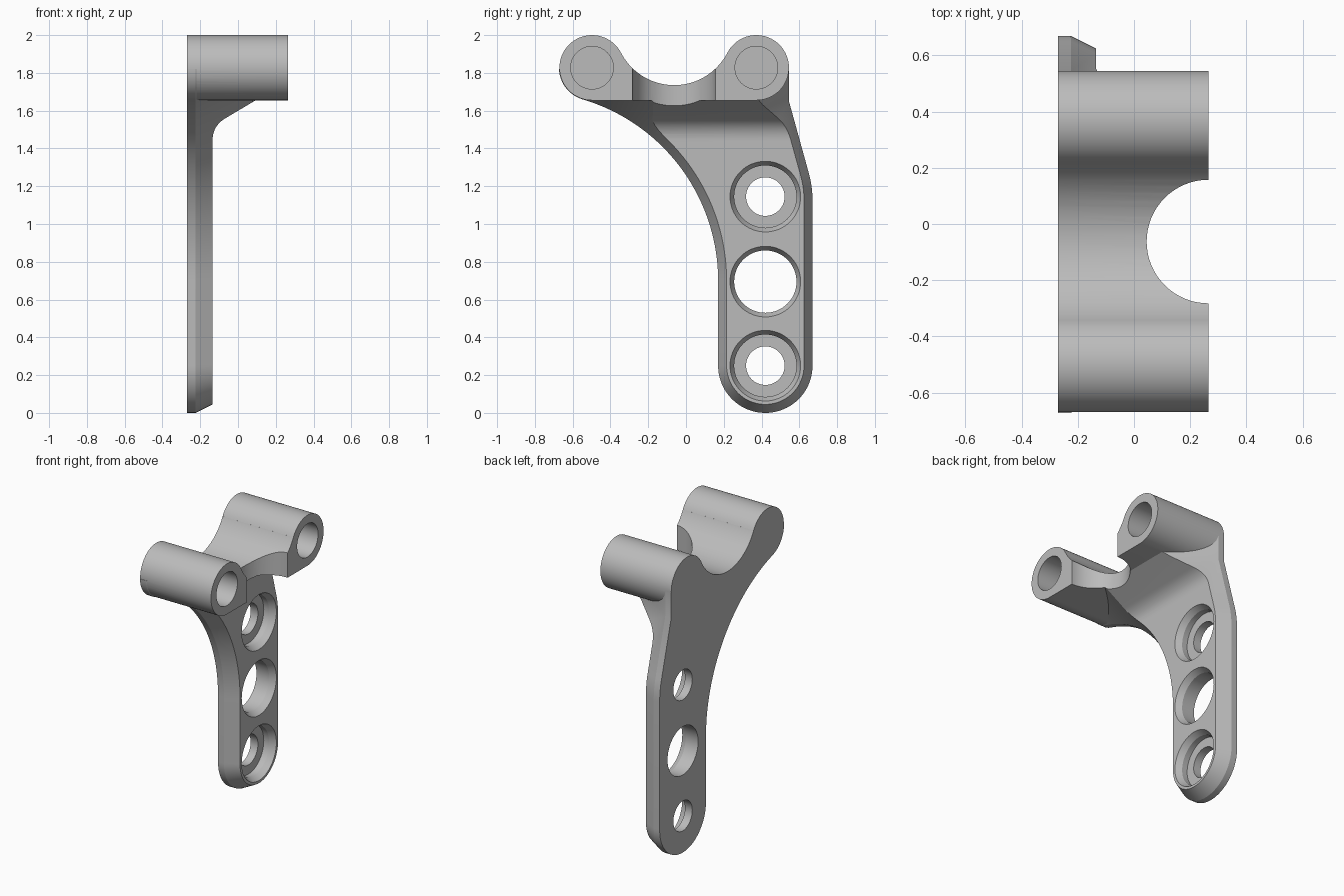
import bpy, bmesh
from math import cos, sin, radians, pi
from mathutils import Vector

if "Cube" in bpy.data.objects:
    bpy.data.objects.remove(bpy.data.objects["Cube"])

X_BACK, X_FACE, X_END = -0.27, -0.135, 0.265
LOBES = (-0.4975, 0.3725)
LOBE_Z, LOBE_R = 1.8275, 0.1725
HOLE_Y = 0.42

steel = bpy.data.materials.new("grey_metal")
steel.use_nodes = True
steel.diffuse_color = (0.5, 0.5, 0.5, 1)
steel.node_tree.nodes["Principled BSDF"].inputs["Base Color"].default_value = (0.5, 0.5, 0.5, 1)


def arc(cx, cy, r, a, b, n):
    angles = [radians(a + (b - a) * i / n) for i in range(n + 1)]
    return [Vector((cx + r * cos(t), cy + r * sin(t))) for t in angles]


def bend(p, q, r, n):
    p, q, r = Vector(p), Vector(q), Vector(r)
    ts = [i / n for i in range(n + 1)]
    return [p * (1 - t) ** 2 + q * 2 * t * (1 - t) + r * t * t for t in ts]


def inset(points, d):
    """Mitred inset of a counter-clockwise outline."""
    result = []
    for i, p in enumerate(points):
        a = (p - points[i - 1]).normalized()
        b = (points[(i + 1) % len(points)] - p).normalized()
        na, nb = Vector((-a.y, a.x)), Vector((-b.y, b.x))
        result.append(p + (na + nb) * d / (1 + na.dot(nb)))
    return result


def loft(name, rings):
    """Solid through matching rings, capped at both ends."""
    bm = bmesh.new()
    loops = [[bm.verts.new(p) for p in ring] for ring in rings]
    n = len(loops[0])
    for lo, hi in zip(loops, loops[1:]):
        for i in range(n):
            j = (i + 1) % n
            bm.faces.new((lo[i], lo[j], hi[j], hi[i]))
    bm.faces.new(loops[0])
    bm.faces.new(loops[-1])
    bmesh.ops.recalc_face_normals(bm, faces=bm.faces)
    mesh = bpy.data.meshes.new(name)
    bm.to_mesh(mesh)
    bm.free()
    mesh.materials.append(steel)
    obj = bpy.data.objects.new(name, mesh)
    bpy.context.collection.objects.link(obj)
    return obj


def along_x(points, x):
    return [(x, p[0], p[1]) for p in points]


def bore(name, y, z, steps):
    """Round cutter along x from (x, radius) steps."""
    return loft(name, [along_x(arc(y, z, r, 0, 354.375, 63), x) for x, r in steps])


def combine(target, tool, operation):
    mod = target.modifiers.new(operation, 'BOOLEAN')
    mod.operation = operation
    mod.solver = 'EXACT'
    mod.object = tool
    bpy.context.view_layer.objects.active = target
    bpy.ops.object.modifier_apply(modifier=mod.name)
    bpy.data.objects.remove(tool)


# Plate outline with tapered edge, tall enough to be trimmed by the side profile
outline = [Vector((LOBES[0] - 0.175, 2.3))]
outline += arc(LOBES[0], LOBE_Z, 0.175, 180, 253.5, 12)
outline += arc(-0.8308, 0.7, 1.0008, 73.5, 0, 40)[1:]
outline += arc(HOLE_Y, 0.25, 0.25, 180, 360, 40)
outline += bend((0.67, 1.12), (0.67, 1.2), (0.65, 1.27), 6)
outline += [Vector((0.545, 1.65)), Vector((0.545, 2.3))]
taper = [(X_BACK, 0), (-0.225, 0), (0.1, 0.1625)]
bracket = loft("mount_bracket", [along_x(inset(outline, d), x) for x, d in taper])

# Side profile: thin plate, fillet and sloped gusset
side = [Vector((-0.4, -0.2)), Vector((X_FACE, -0.2))]
side += bend((X_FACE, 1.44), (X_FACE, 1.52), (-0.066, 1.56), 12)
side += [Vector((0.095, 1.656)), Vector((0.095, 1.82)), Vector((-0.4, 1.82))]
trim = loft("side_trim", [[(p.x, y, p.y) for p in side] for y in (-1, 1)])
combine(bracket, trim, 'INTERSECT')

# Upper block with two round lobes
block = arc(LOBES[0], LOBE_Z, LOBE_R, 27.3, 270, 48)
block += arc(LOBES[1], LOBE_Z, LOBE_R, -90, 152.7, 48)
combine(bracket, loft("lobe_block", [along_x(block, x) for x in (X_BACK, X_END)]), 'UNION')

# Saddle between the lobes and the round notch in the open end
mid = sum(LOBES) / 2
combine(bracket, bore("saddle", mid, 2.052, [(-0.5, 0.317), (0.5, 0.317)]), 'DIFFERENCE')
notch = arc(X_END, mid, 0.22, 0, 354.375, 63)
combine(bracket, loft("notch", [[(p.x, p.y, z) for p in notch] for z in (1.4, 2.2)]), 'DIFFERENCE')

# Blind bores in the lobes
for y in LOBES:
    combine(bracket, bore("pin_bore", y, LOBE_Z, [(-0.17, 0.113), (0.4, 0.113)]), 'DIFFERENCE')

# Plate holes: two counterbored, one plain, all with bevelled rims
rim = [(-0.175, 0.165), (X_FACE, 0.187), (-0.08, 0.187)]
counterbore = [(-0.4, 0.102), (-0.215, 0.102), (-0.215, 0.165)] + rim
plain = [(-0.4, 0.165)] + rim
for z, steps in ((0.25, counterbore), (0.695, plain), (1.145, counterbore)):
    combine(bracket, bore("plate_hole", HOLE_Y, z, steps), 'DIFFERENCE')

bpy.ops.object.select_all(action='DESELECT')
bracket.select_set(True)
bpy.context.view_layer.objects.active = bracket
bpy.ops.object.shade_smooth_by_angle(angle=radians(25))
